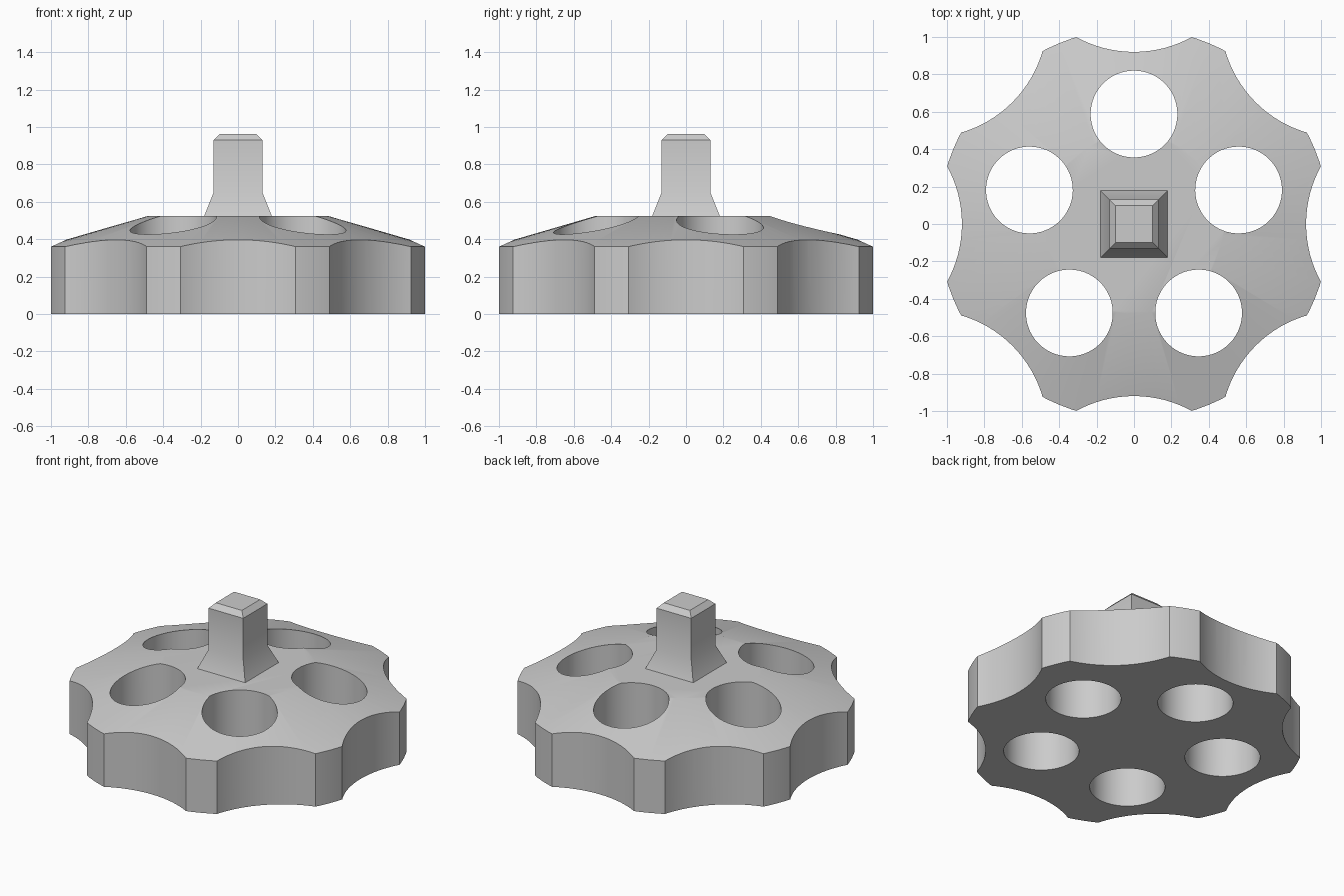
import bpy, bmesh, math
from mathutils import Matrix, Vector

cube = bpy.data.objects.get("Cube")
if cube:
    bpy.data.objects.remove(cube, do_unlink=True)

grey = bpy.data.materials.new("plain_grey")
grey.use_nodes = True
colour = (0.6, 0.6, 0.6, 1)
grey.diffuse_color = colour
grey.node_tree.nodes["Principled BSDF"].inputs["Base Color"].default_value = colour


def stack_rings(name, rings, sides, turn=0.0, cap_bottom=True):
    """Solid made of stacked regular rings given as (radius, height)."""
    bm = bmesh.new()
    loops = []
    for radius, z in rings:
        loops.append([bm.verts.new((radius * math.cos(turn + math.tau * i / sides),
                                    radius * math.sin(turn + math.tau * i / sides), z))
                      for i in range(sides)])
    for low, high in zip(loops, loops[1:]):
        for i in range(sides):
            j = (i + 1) % sides
            bm.faces.new((low[i], low[j], high[j], high[i]))
    bm.faces.new(loops[-1])
    if cap_bottom:
        bm.faces.new(loops[0][::-1])
    mesh = bpy.data.meshes.new(name)
    bm.to_mesh(mesh)
    bm.free()
    mesh.materials.append(grey)
    obj = bpy.data.objects.new(name, mesh)
    bpy.context.collection.objects.link(obj)
    return obj


def cutter_ring(name, count, distance, radius, first_angle, sides):
    """Ring of upright cylinders joined in one cutter mesh."""
    bm = bmesh.new()
    for i in range(count):
        a = first_angle + math.tau * i / count
        place = Matrix.Translation(Vector((distance * math.cos(a), distance * math.sin(a), 0.3)))
        bmesh.ops.create_cone(bm, cap_ends=True, segments=sides, radius1=radius,
                              radius2=radius, depth=2,
                              matrix=place @ Matrix.Rotation(a, 4, 'Z'))
    mesh = bpy.data.meshes.new(name)
    bm.to_mesh(mesh)
    bm.free()
    mesh.materials.append(grey)
    obj = bpy.data.objects.new(name, mesh)
    bpy.context.collection.objects.link(obj)
    obj.hide_render = True
    return obj


def smooth(obj):
    bpy.ops.object.select_all(action='DESELECT')
    obj.select_set(True)
    bpy.context.view_layer.objects.active = obj
    bpy.ops.object.shade_smooth_by_angle(angle=math.radians(30))


# Knob: disc with a shallow conical top
knob = stack_rings("knob_body", [(1.046, 0), (1.046, 0.36), (0.48, 0.525)], 96)

# Eight finger scallops around the rim, five round holes through the body
cutters = [cutter_ring("scallop_cutter", 8, 1.56, 0.64, 0, 96),
           cutter_ring("hole_cutter", 5, 0.588, 0.232, math.pi / 2, 64)]
for cutter in cutters:
    mod = knob.modifiers.new(cutter.name, 'BOOLEAN')
    mod.operation = 'DIFFERENCE'
    mod.solver = 'EXACT'
    mod.use_self = True
    mod.object = cutter
bpy.context.view_layer.update()
cut_mesh = bpy.data.meshes.new_from_object(
    knob.evaluated_get(bpy.context.evaluated_depsgraph_get()))
knob.modifiers.clear()
knob.data = cut_mesh
for cutter in cutters:
    bpy.data.objects.remove(cutter, do_unlink=True)
smooth(knob)

# Square stem with flared foot and chamfered tip (half widths to corner radii)
stem_profile = [(0.18, 0.525), (0.13, 0.65), (0.13, 0.93), (0.098, 0.963)]
stem = stack_rings("square_stem", [(w * math.sqrt(2), z) for w, z in stem_profile],
                   4, math.pi / 4, cap_bottom=False)
smooth(stem)
